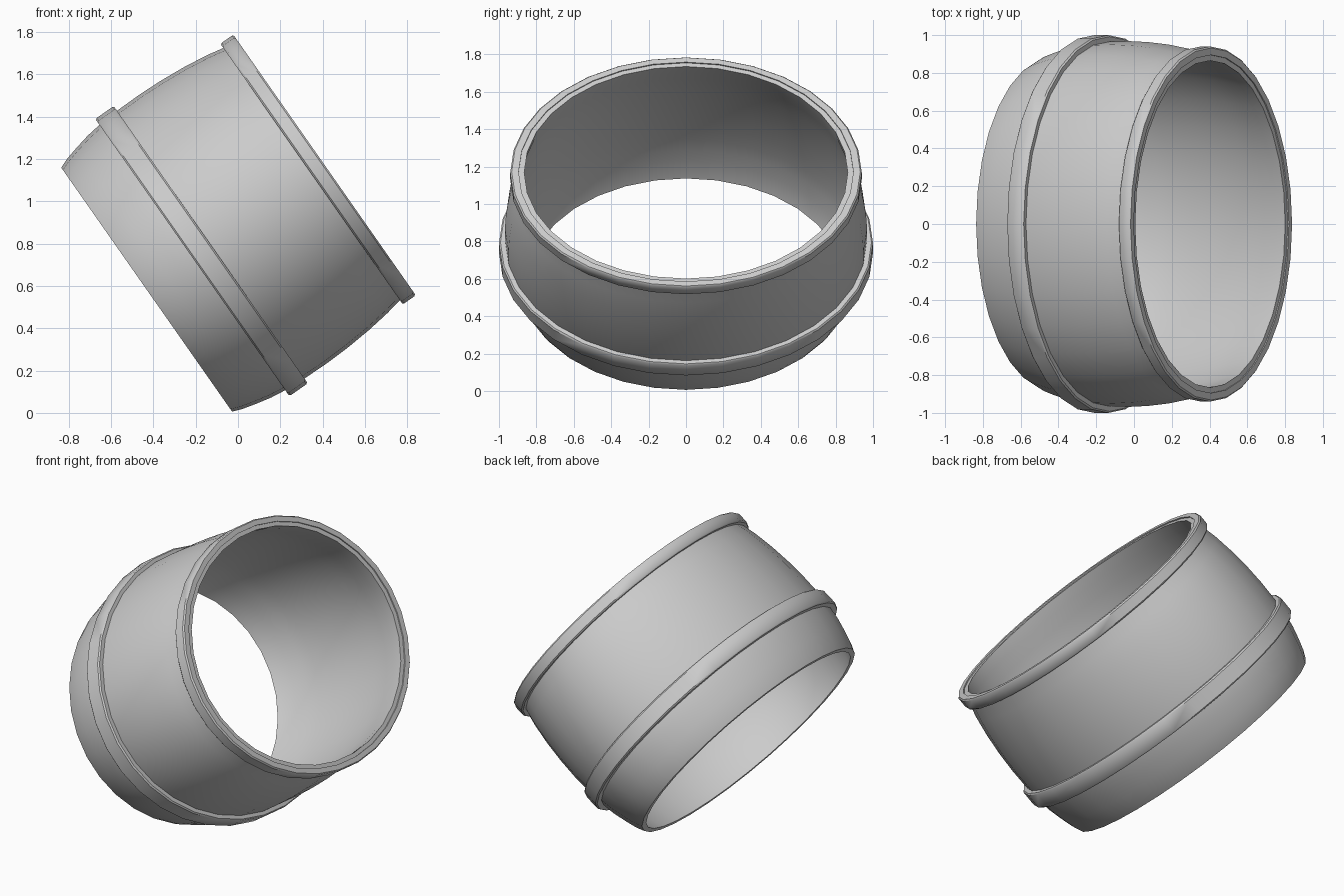
import bpy, bmesh
from math import pi, sin, cos, radians

cube = bpy.data.objects.get("Cube")
if cube:
    bpy.data.objects.remove(cube, do_unlink=True)

SEGMENTS = 32
FLATTEN = 0.8            # the ring is an oval, narrower along its local x
TILT = radians(55)
BASE = (-0.432, 0, 0.583)

metal = bpy.data.materials.new("plain grey")
GREY = (0.6, 0.6, 0.6, 1)
metal.diffuse_color = GREY
metal.use_nodes = True
metal.node_tree.nodes["Principled BSDF"].inputs["Base Color"].default_value = GREY


def oval_lathe(name, profile):
    """Sweep a closed (radius, height) profile round an oval and tilt it."""
    bm = bmesh.new()
    rings = []
    for i in range(SEGMENTS):
        a = 2 * pi * i / SEGMENTS
        rings.append([bm.verts.new((FLATTEN * r * cos(a), r * sin(a), h))
                      for r, h in profile])
    n = len(profile)
    for i in range(SEGMENTS):
        here, there = rings[i], rings[(i + 1) % SEGMENTS]
        for j in range(n):
            k = (j + 1) % n
            bm.faces.new((here[j], there[j], there[k], here[k]))
    bmesh.ops.recalc_face_normals(bm, faces=bm.faces[:])
    mesh = bpy.data.meshes.new(name)
    bm.to_mesh(mesh)
    bm.free()
    mesh.materials.append(metal)
    obj = bpy.data.objects.new(name, mesh)
    bpy.context.collection.objects.link(obj)
    obj.location = BASE
    obj.rotation_euler = (0, TILT, 0)
    bpy.ops.object.select_all(action='DESELECT')
    obj.select_set(True)
    bpy.context.view_layer.objects.active = obj
    bpy.ops.object.shade_smooth_by_angle(angle=radians(40))
    return obj


def band(name, inner, outer, low, high, bevel=0.008):
    """Raised collar with slightly softened outer edges."""
    oval_lathe(name, [(inner, low), (outer - bevel, low), (outer, low + bevel),
                      (outer, high - bevel), (outer - bevel, high), (inner, high)])


# Thin bulging wall: outer skin up, inner skin back down
outer = [(0.88, 0), (0.902, 0.045), (0.923, 0.11), (0.945, 0.19), (0.958, 0.27),
         (0.966, 0.38), (0.968, 0.5), (0.963, 0.62), (0.95, 0.75),
         (0.93, 0.87), (0.91, 0.95), (0.9, 1.02)]
WALL = 0.035
inner = [(r - WALL, h) for r, h in reversed(outer)]
oval_lathe("ring_wall", outer + inner)

# Raised collars
band("middle_band", 0.94, 1.0, 0.264, 0.37)
band("rim_band", 0.895, 0.94, 0.952, 1.027)
